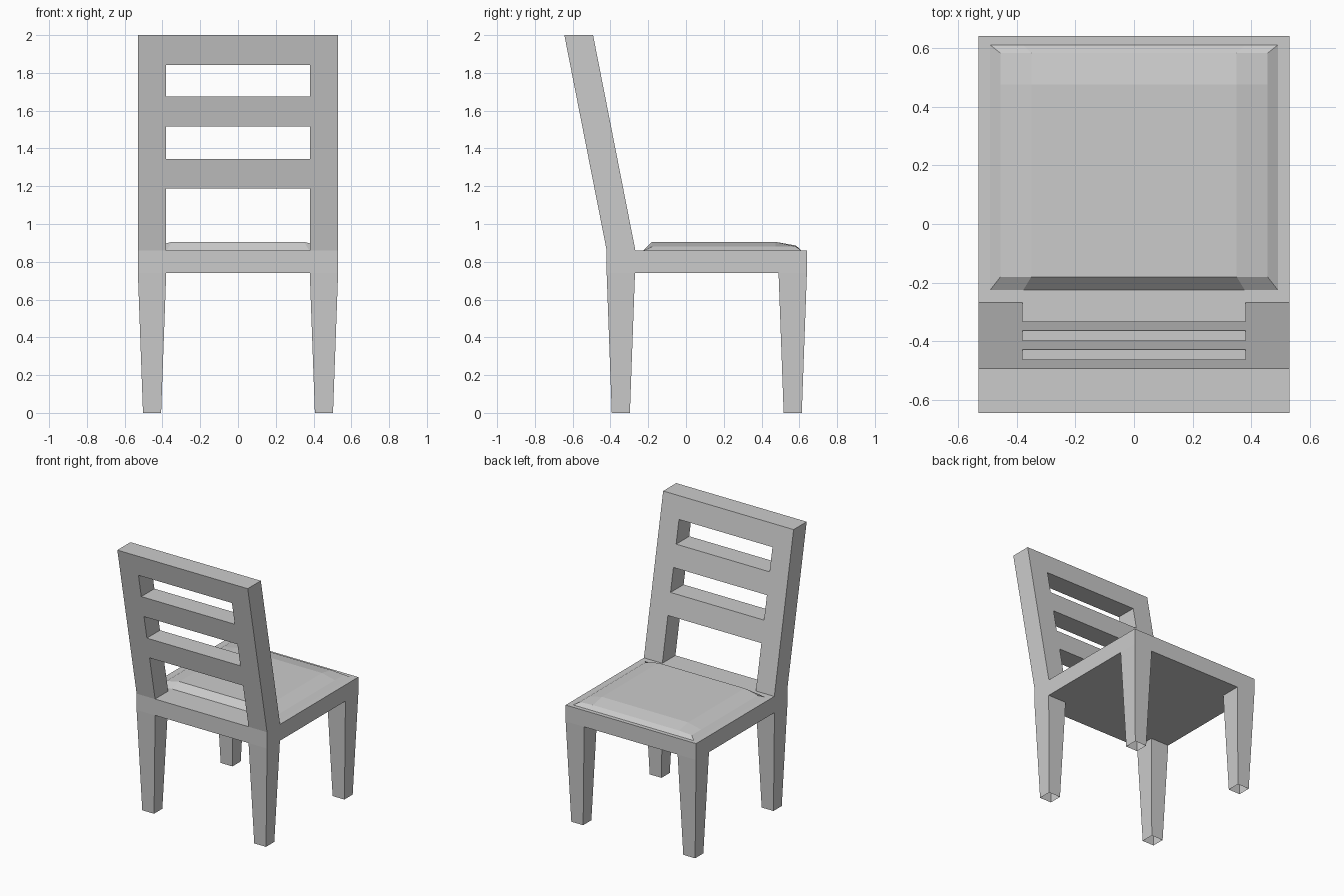
import bpy, bmesh
from mathutils import Vector

if "Cube" in bpy.data.objects:
    bpy.data.objects.remove(bpy.data.objects["Cube"])


def grid(us, vs, point, skip=()):
    """Sheet of quads over a us x vs grid, leaving out the (column, row) cells in skip."""
    bm = bmesh.new()
    rows = [[bm.verts.new(point(u, v)) for u in us] for v in vs]
    for j in range(len(vs) - 1):
        for i in range(len(us) - 1):
            if (i, j) not in skip:
                bm.faces.new((rows[j][i], rows[j][i + 1], rows[j + 1][i + 1], rows[j + 1][i]))
    return bm


def thicken(bm, offset):
    """Extrude the whole sheet into a closed slab."""
    new = bmesh.ops.extrude_face_region(bm, geom=bm.faces[:])["geom"]
    bmesh.ops.translate(bm, vec=offset, verts=[g for g in new if isinstance(g, bmesh.types.BMVert)])
    bmesh.ops.recalc_face_normals(bm, faces=bm.faces[:])


def finish(bm, name):
    loose = [v for v in bm.verts if not v.link_faces]
    bmesh.ops.delete(bm, geom=loose, context="VERTS")
    mesh = bpy.data.meshes.new(name)
    bm.to_mesh(mesh)
    bm.free()
    obj = bpy.data.objects.new(name, mesh)
    bpy.context.collection.objects.link(obj)
    return obj


# Seat slab with four tapered legs drawn out of its corner cells, feet left open
bm = grid((-.53, -.38, .38, .53), (-.42, -.27, .49, .64), lambda x, y: (x, y, .74))
thicken(bm, Vector((0, 0, .12)))
corners = []
for f in bm.faces:
    c = f.calc_center_median()
    if abs(c.z - .74) < .001 and abs(c.x) > .4 and not -.2 < c.y < .4:
        corners.append(f)
feet = bmesh.ops.extrude_discrete_faces(bm, faces=corners)["faces"]
for f in feet:
    c = f.calc_center_median()
    for v in f.verts:
        v.co = (c.x + (v.co.x - c.x) * .64, c.y + (v.co.y - c.y) * .64, 0)
bmesh.ops.delete(bm, geom=feet, context="FACES_ONLY")
finish(bm, "seat_and_legs")

# Leaning ladder back with three openings between posts and rails
bm = grid((-.53, -.38, .38, .53), (.86, 1.187, 1.344, 1.515, 1.674, 1.843, 2.0),
          lambda x, z: (x, -.42 - (z - .86) * .1965, z),
          skip=((1, 0), (1, 2), (1, 4)))
thicken(bm, Vector((0, .152, 0)))
finish(bm, "backrest")


# Cushion: slightly crowned top with a sloped skirt
def crown(x, y):
    side, front = abs(x) > .4, y > .5
    return (x, y, .88 if side else (.886 if front else .905))


bm = grid((-.455, -.35, .35, .455), (-.18, .475, .582), crown)
rim = [e for e in bm.edges if e.is_boundary]
new = bmesh.ops.extrude_edge_only(bm, edges=rim)["geom"]
for v in new:
    if isinstance(v, bmesh.types.BMVert):
        v.co = (v.co.x * 1.077, v.co.y * 1.0958 - .0278, .86)
bmesh.ops.recalc_face_normals(bm, faces=bm.faces[:])
if sum(f.normal.z for f in bm.faces) < 0:
    bmesh.ops.reverse_faces(bm, faces=bm.faces[:])
finish(bm, "cushion")
